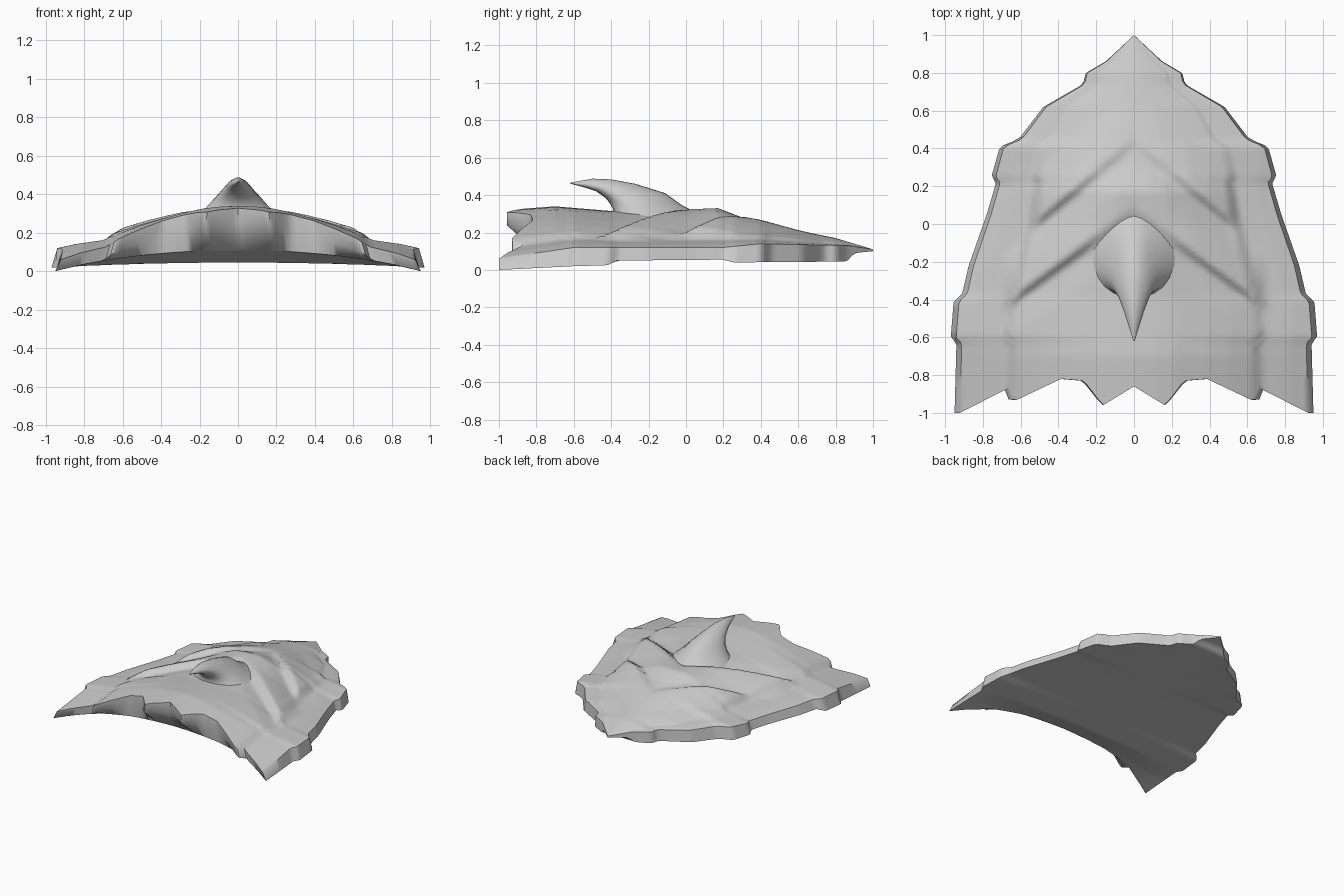
import bpy, bmesh, math

if "Cube" in bpy.data.objects:
    bpy.data.objects.remove(bpy.data.objects["Cube"])

COLS, ROWS = 80, 90


def curve(pts):
    """Piecewise linear function through sorted points."""
    pts = sorted(pts)

    def f(v):
        if v <= pts[0][0]:
            return pts[0][1]
        for (a, p), (b, q) in zip(pts, pts[1:]):
            if v <= b:
                return p + (q - p) * (v - a) / (b - a)
        return pts[-1][1]
    return f


# Plan outline: half width along y, jagged upper rear edge, smooth lower rear edge
half_width = curve([(1, 0), (.86, .15), (.8, .255), (.74, .27), (.62, .48), (.45, .61),
                    (.41, .71), (.25, .755), (.22, .73), (.05, .78), (-.22, .875),
                    (-.37, .91), (-.41, .955), (-.6, .97), (-.63, .94), (-1, .95)])
rear_edge = curve([(0, -.86), (.17, -.96), (.275, -.83), (.4, -.82), (.66, -.94),
                   (.69, -.87), (.95, -1)])
rear_low = curve([(0, -.8), (.4, -.81), (.7, -.855), (.95, -1)])
# Side profiles: crest, upper rim, lower rim, underside centre line
crest = curve([(1, .11), (.8, .17), (.6, .21), (.5, .235), (.3, .28), (.17, .325), (0, .31),
               (-.4, .315), (-.7, .34), (-.97, .32)])
rim_top = curve([(1, .11), (.87, .13), (.4, .14), (.2, .12), (-.6, .12), (-1, .06)])
rim_low = curve([(1, .10), (.9, .09), (.86, .045), (.25, .04), (.2, .055), (-.37, .05),
                 (-.42, .025), (-.6, .02), (-1, 0)])
under = curve([(1, .10), (.9, .09), (.86, .05), (.1, .06), (-.61, .045), (-.8, .11)])
# Cross-section from the crest (0) to the rim (1)
arch = curve([(0, 1), (.12, .98), (.23, .92), (.42, .73), (.55, .57), (.68, .38),
              (.74, .2), (.9, .1), (1, 0)])
# Plate edge section: slow rise from the front, then a drop into a groove
plate = curve([(.26, 0), (.1, .7), (.03, 1), (0, .95), (-.05, -.25), (-.08, -.3), (-.2, 0)])


def chevron(x, y, apex, slope, reach, height):
    """Swept-back plate edge, fading out past its outer point."""
    fade = min(1, .2 + x / .35) * max(0, min(1, (reach - x) / .06))
    return height * plate(y - (apex - slope * x)) * fade


def top_z(x, y, s):
    z = rim_top(y) + (crest(y) - rim_top(y)) * arch(s)
    z += chevron(x, y, .08, .72, .70, .035)
    return z + chevron(x, y, .45, .82, .55, .028)


def lip_z(x, y, s):
    return rim_low(y) + (.25 - rim_low(y)) * arch(s)


def low_z(x, y, s):
    return rim_low(y) + (under(y) - rim_low(y)) * (1 - s * s)


def finish(bm, name, angle):
    bmesh.ops.remove_doubles(bm, verts=bm.verts, dist=1e-4)
    bmesh.ops.recalc_face_normals(bm, faces=bm.faces)
    me = bpy.data.meshes.new(name)
    bm.to_mesh(me)
    bm.free()
    ob = bpy.data.objects.new(name, me)
    bpy.context.collection.objects.link(ob)
    bpy.ops.object.select_all(action='DESELECT')
    ob.select_set(True)
    bpy.context.view_layer.objects.active = ob
    bpy.ops.object.shade_smooth_by_angle(angle=math.radians(angle))
    return ob


# Armoured shell: upper and lower sheets joined around the rim
bm = bmesh.new()


def sheet(height, rear, inset, lip=False):
    grid = []
    for j in range(ROWS + 1):
        # the lower sheet starts with a lip row under the jagged rear edge
        on_lip = lip and j == 0
        t = max(0, j - 1) / (ROWS - 1) if lip else j / ROWS
        edge, zf = (rear_edge, lip_z) if on_lip else (rear, height)
        row = []
        for i in range(COLS + 1):
            u = 2 * i / COLS - 1
            s = abs(u)
            y = edge(s * .95) * (1 - t) + t
            x = u * half_width(y) * inset
            row.append(bm.verts.new((x, y, zf(abs(x), y, s))))
        grid.append(row)
    for a, b in zip(grid, grid[1:]):
        for i in range(COLS):
            bm.faces.new((a[i], a[i + 1], b[i + 1], b[i]))
    return grid[0] + [r[-1] for r in grid[1:]] + grid[-1][-2::-1] + [r[0] for r in grid[-2:0:-1]]


upper = sheet(top_z, rear_edge, .97)
lower = sheet(low_z, rear_low, 1, lip=True)
for k in range(len(upper)):
    n = (k + 1) % len(upper)
    bm.faces.new((upper[k], upper[n], lower[n], lower[k]))
finish(bm, "armoured_shell", 55)

# Swept-back horn: rings given by front point, rear point, half width
rings = [((.09, .29), (-.40, .28), .22), ((-.02, .345), (-.39, .325), .165),
         ((-.11, .41), (-.41, .36), .12), ((-.27, .46), (-.43, .385), .085),
         ((-.4, .484), (-.48, .42), .057), ((-.5, .488), (-.54, .44), .033),
         ((-.62, .466), (-.62, .462), .003)]
bm = bmesh.new()
SIDES = 24
loops = []
for (fy, fz), (ry, rz), w in rings:
    loop = []
    for k in range(SIDES):
        a = 2 * math.pi * k / SIDES
        m = (1 + math.cos(a)) / 2
        x = w * math.sin(a) * (1.2 - .45 * m)  # narrower towards the front
        loop.append(bm.verts.new((x, ry + (fy - ry) * m, rz + (fz - rz) * m)))
    loops.append(loop)
for a, b in zip(loops, loops[1:]):
    for k in range(SIDES):
        n = (k + 1) % SIDES
        bm.faces.new((a[k], a[n], b[n], b[k]))
bm.faces.new(loops[-1])
finish(bm, "crest_horn", 50)
